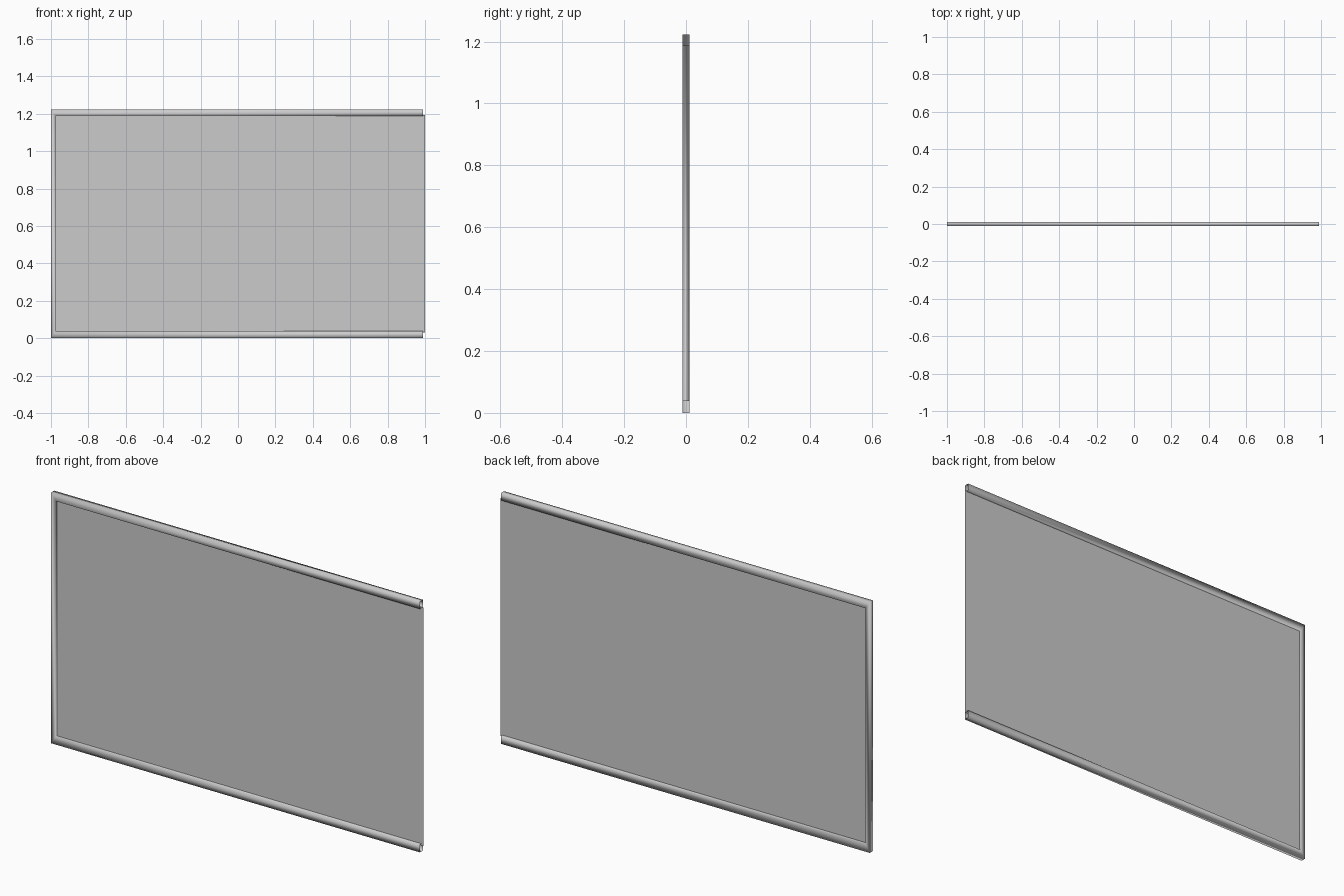
import bpy, bmesh

if "Cube" in bpy.data.objects:
    bpy.data.objects.remove(bpy.data.objects["Cube"])

HALF_Y = 0.0115          # half depth of the frame
TOP = 1.223              # overall height
END = 0.99               # open right end of the rails


def make_object(name, build, smooth):
    mesh = bpy.data.meshes.new(name)
    bm = bmesh.new()
    build(bm)
    bmesh.ops.recalc_face_normals(bm, faces=bm.faces)
    for f in bm.faces:
        f.smooth = smooth
    bm.to_mesh(mesh)
    bm.free()
    obj = bpy.data.objects.new(name, mesh)
    bpy.context.collection.objects.link(obj)
    return obj


# Three-sided hollow frame: rectangular section swept round a U with mitred corners
def frame(bm):
    outer = [(END, 0), (-1, 0), (-1, TOP), (END, TOP)]
    inner = [(END, 0.038), (-0.977, 0.038), (-0.977, 1.187), (END, 1.187)]
    rings = []
    for (ox, oz), (ix, iz) in zip(outer, inner):
        section = [(ox, -HALF_Y, oz), (ox, HALF_Y, oz),
                   (ix, HALF_Y, iz), (ix, -HALF_Y, iz)]
        rings.append([bm.verts.new(p) for p in section])
    for a, b in zip(rings, rings[1:]):
        for i in range(4):
            j = (i + 1) % 4
            bm.faces.new((a[i], a[j], b[j], b[i]))


# Thin sheet held in the middle of the frame
def sheet(bm):
    pts = [(-0.985, 0.03), (1.0, 0.03), (1.0, 1.192), (-0.985, 1.192)]
    bm.faces.new([bm.verts.new((x, 0, z)) for x, z in pts])


make_object("frame", frame, True)
make_object("panel", sheet, False)
